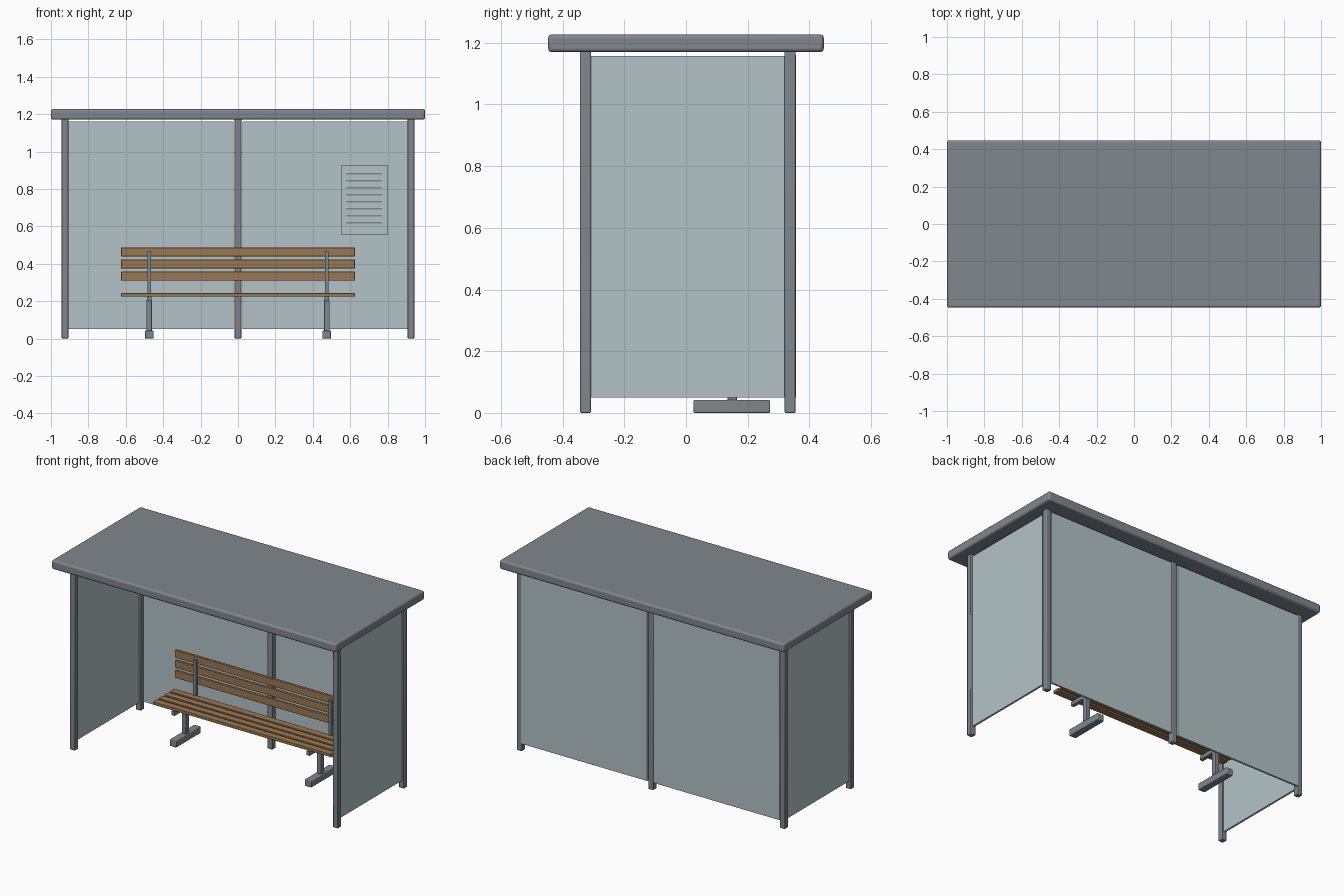
import bpy

if "Cube" in bpy.data.objects:
    bpy.data.objects.remove(bpy.data.objects["Cube"])


def material(name, rgb):
    m = bpy.data.materials.new(name)
    m.diffuse_color = (*rgb, 1)
    m.use_nodes = True
    m.node_tree.nodes["Principled BSDF"].inputs["Base Color"].default_value = m.diffuse_color
    return m


METAL = material("grey metal", (0.218, 0.242, 0.270))
GLASS = material("pale glass", (0.450, 0.546, 0.578))
WOOD = material("brown wood", (0.330, 0.187, 0.084))


def box(name, x, y, z, mat, bevel=0.0, segments=2):
    """Box from (min, max) pairs on each axis."""
    bpy.ops.mesh.primitive_cube_add(
        size=1, location=[(a + b) / 2 for a, b in (x, y, z)])
    ob = bpy.context.object
    ob.name = name
    ob.scale = [b - a for a, b in (x, y, z)]
    bpy.ops.object.transform_apply(location=False, rotation=False, scale=True)
    ob.data.materials.append(mat)
    if bevel:
        mod = ob.modifiers.new("rounded edges", 'BEVEL')
        mod.width, mod.segments = bevel, segments
        bpy.ops.object.shade_smooth_by_angle()
    return ob


def around(c, width):
    return (c - width / 2, c + width / 2)


# Roof slab
box("roof", (-1, 1), (-0.447, 0.447), (1.17, 1.227), METAL, 0.012, 3)

# Posts: four corners and one in the middle of the back
POST = 0.035
for name, x, y in (("front_post_left", -0.925, -0.326), ("front_post_right", 0.925, -0.326),
                   ("back_post_left", -0.925, 0.337), ("back_post_right", 0.925, 0.337),
                   ("back_post_middle", 0, 0.337)):
    box(name, around(x, POST), around(y, POST), (0, 1.175), METAL, 0.004)

# Glass panels
for side, s in (("left", -1), ("right", 1)):
    box("side_glass_" + side, around(s * 0.925, 0.012), (-0.312, 0.322), (0.05, 1.157), GLASS)
    box("back_glass_" + side, sorted((s * 0.023, s * 0.909)), (0.345, 0.357),
        (0.05, 1.16), GLASS)

# Timetable board with printed lines
box("timetable_board", (0.552, 0.801), (0.336, 0.345), (0.556, 0.926), GLASS)
for i in range(8):
    box(f"timetable_line_{i + 1}", (0.577, 0.769), (0.333, 0.336),
        around(0.88 - i * 0.0374, 0.008), METAL)

# Bench seat and backrest slats
for i in range(4):
    y = 0.036 + i * 0.0575
    box(f"seat_slat_{i + 1}", (-0.625, 0.625), (y, y + 0.046), (0.224, 0.243), WOOD, 0.003)
for i in range(3):
    z = 0.31 + i * 0.0645
    box(f"backrest_slat_{i + 1}", (-0.625, 0.625), (0.258, 0.275), (z, z + 0.048), WOOD, 0.003)

# Bench supports: foot, column, seat arm and back upright on each side
for side, s in (("left", -1), ("right", 1)):
    x = s * 0.475
    box("bench_foot_" + side, around(x, 0.046), (0.025, 0.273), (0, 0.042), METAL, 0.004)
    box("bench_column_" + side, around(x, 0.03), around(0.15, 0.032), (0.04, 0.205), METAL, 0.003)
    box("bench_arm_" + side, around(x, 0.023), (0.025, 0.262), (0.2, 0.225), METAL)
    box("bench_upright_" + side, around(x, 0.02), (0.243, 0.26), (0.2, 0.468), METAL)
